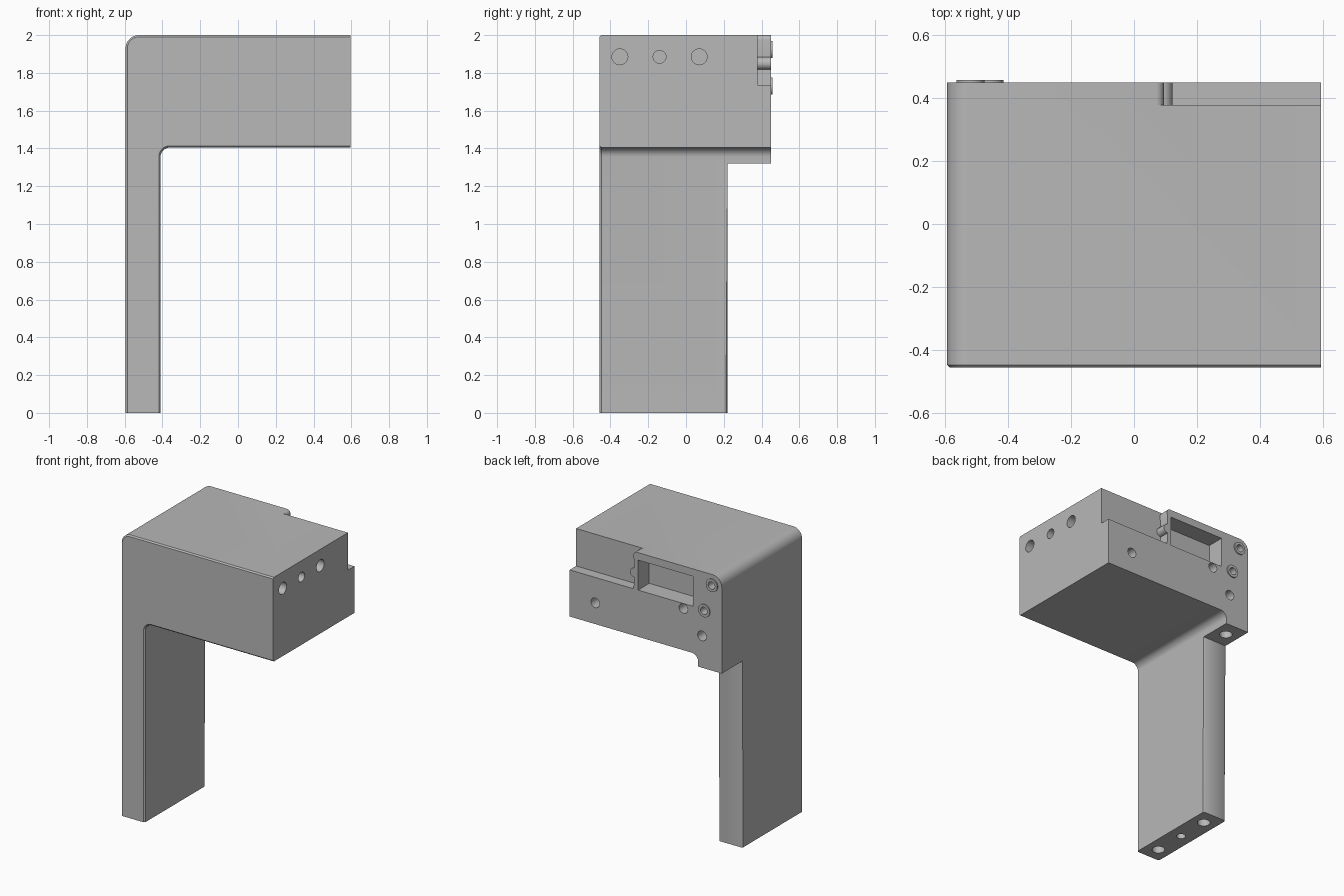
import bpy, bmesh, math
from mathutils import Matrix, Vector

cube = bpy.data.objects.get("Cube")
if cube:
    bpy.data.objects.remove(cube, do_unlink=True)

grey = bpy.data.materials.new("matte_grey")
grey.use_nodes = True
colour = (0.48, 0.48, 0.48, 1)
grey.diffuse_color = colour
grey.node_tree.nodes["Principled BSDF"].inputs["Base Color"].default_value = colour

FRONT, BACK, LEG_BACK = -0.457, 0.45, 0.22
END = 0.595


def finish(bm, name):
    bmesh.ops.recalc_face_normals(bm, faces=bm.faces)
    mesh = bpy.data.meshes.new(name)
    bm.to_mesh(mesh)
    bm.free()
    mesh.materials.append(grey)
    obj = bpy.data.objects.new(name, mesh)
    bpy.context.collection.objects.link(obj)
    return obj


def arc(cx, cz, r, a0, a1, n=10):
    angles = [math.radians(a0 + (a1 - a0) * i / n) for i in range(n + 1)]
    return [(cx + r * math.cos(a), cz + r * math.sin(a)) for a in angles]


def prism(name, profile, y0, y1):
    """Extrude an x-z profile along y."""
    bm = bmesh.new()
    face = bm.faces.new([bm.verts.new((x, y0, z)) for x, z in profile])
    new = bmesh.ops.extrude_face_region(bm, geom=[face])["geom"]
    bmesh.ops.translate(bm, vec=(0, y1 - y0, 0),
                        verts=[v for v in new if isinstance(v, bmesh.types.BMVert)])
    return finish(bm, name)


def box(name, x0, x1, y0, y1, z0, z1):
    return prism(name, [(x0, z0), (x1, z0), (x1, z1), (x0, z1)], y0, y1)


def cylinder(name, centre, axis, r, length):
    bm = bmesh.new()
    turn = Vector(axis).to_track_quat("Z", "Y").to_matrix().to_4x4()
    bmesh.ops.create_cone(bm, cap_ends=True, segments=32, radius1=r, radius2=r,
                          depth=length, matrix=Matrix.Translation(centre) @ turn)
    return finish(bm, name)


def combine(target, tool, operation="DIFFERENCE"):
    tool.hide_render = True
    mod = target.modifiers.new("cut", "BOOLEAN")
    mod.operation, mod.object, mod.solver = operation, tool, "EXACT"
    bpy.context.view_layer.objects.active = target
    bpy.ops.object.modifier_apply(modifier=mod.name)
    bpy.data.objects.remove(tool, do_unlink=True)


def drill(target, centre, axis, r, depth=0.1):
    combine(target, cylinder("drill", centre, axis, r, 2 * depth))


# Main bracket: head block and leg in one profile
outline = [(-END, 0), (-0.41, 0)]
outline += arc(-0.36, 1.355, 0.05, 180, 90)
outline += [(END, 1.405), (END, 2)]
outline += arc(-0.525, 1.93, 0.07, 90, 180)
body = prism("bracket_body", outline, FRONT, BACK)

# Set the leg back, leaving a short lug under the head
combine(body, box("leg_recess", -1, 0, LEG_BACK, 1, -1, 1.32))

# Fine chamfers around the front outline and the leg's rear edges
bm = bmesh.new()
bm.from_mesh(body.data)
edges = []
for e in bm.edges:
    a, b = (v.co for v in e.verts)

    def lies(axis, value):
        return abs(a[axis] - value) < 0.001 and abs(b[axis] - value) < 0.001

    rim = lies(1, FRONT) and not lies(0, END) and not lies(2, 0)
    leg_edge = lies(1, LEG_BACK) and abs(a.z - b.z) > 1
    if rim or leg_edge:
        edges.append(e)
bmesh.ops.bevel(bm, geom=edges, offset=0.009, segments=1, affect="EDGES")
bm.to_mesh(body.data)
bm.free()

# Rear corner step, ending in a rounded wall with a small bulge
step = [(1, 1.735), (1, 2.1), (0.07, 2.1), (0.07, 2)]
step += arc(0.07, 1.975, 0.025, 90, 0, 6)
step += arc(0.09, 1.85, 0.033, 90, -90)
step += [(0.095, 1.735)]
combine(body, prism("step_cutter", step, 0.378, 1))

# Rear rectangular pocket
combine(body, box("pocket_cutter", -0.37, 0.06, 0.325, 1, 1.735, 1.947))

# Raised rings around the two upper fixing holes
for x, z in ((-0.52, 1.925), (-0.46, 1.73)):
    combine(body, cylinder("boss", (x, BACK - 0.011, z), (0, 1, 0), 0.045, 0.038), "UNION")
    drill(body, (x, BACK, z), (0, 1, 0), 0.026)

# Rear holes
for x, z in ((-0.44, 1.545), (-0.295, 1.70), (0.395, 1.555)):
    drill(body, (x, BACK, z), (0, 1, 0), 0.034)

# Holes in the head's end face and in the foot of the leg
for y, r in ((-0.35, 0.042), (-0.14, 0.034), (0.07, 0.042)):
    drill(body, (END, y, 1.885), (1, 0, 0), r)
for y, r in ((-0.35, 0.042), (-0.12, 0.03), (0.11, 0.042)):
    drill(body, (-0.502, y, 0), (0, 0, 1), r)

# Hole under the lug
drill(body, (-0.502, 0.335, 1.32), (0, 0, 1), 0.042)

# Keep hard edges while smoothing the curves
bpy.ops.object.select_all(action="DESELECT")
body.select_set(True)
bpy.context.view_layer.objects.active = body
bpy.ops.object.shade_smooth_by_angle(angle=math.radians(30))
